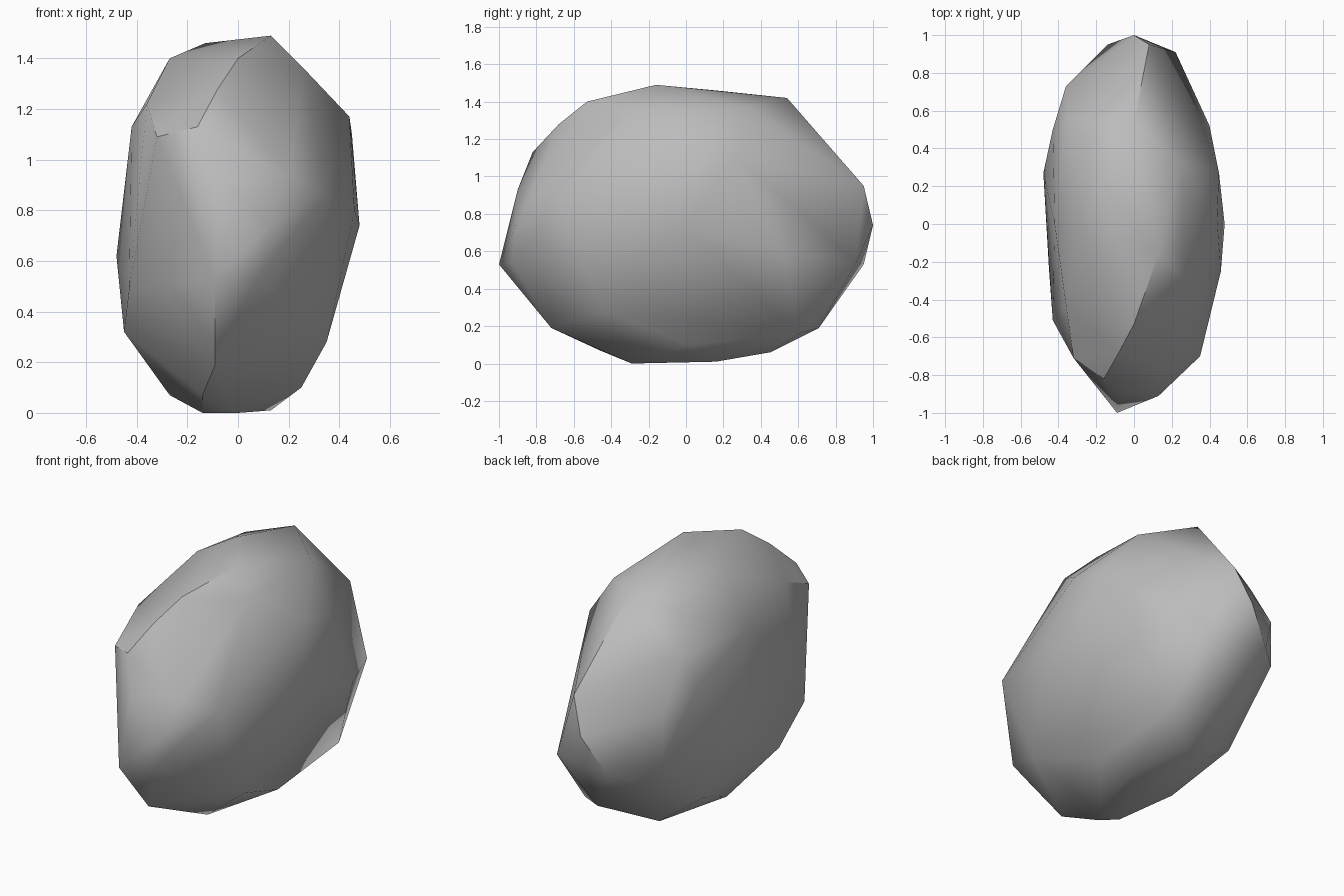
import bpy
import bmesh
import math
from mathutils import Vector

# Remove only the default cube
default_cube = bpy.data.objects.get("Cube")
if default_cube:
    bpy.data.objects.remove(default_cube, do_unlink=True)


def make_material(name, colour):
    """Plain flat material with matching viewport and shader colour."""
    material = bpy.data.materials.new(name)
    material.use_nodes = True
    material.diffuse_color = colour
    shader = next(n for n in material.node_tree.nodes if n.type == 'BSDF_PRINCIPLED')
    shader.inputs["Base Color"].default_value = colour
    shader.inputs["Roughness"].default_value = 0.9
    return material


def build_boulder(name, regions, material, crease_angle):
    """Wrap the corner points of every region in one convex, chipped stone."""
    mesh = bpy.data.meshes.new(name)
    bm = bmesh.new()
    for corners in regions.values():
        for corner in corners:
            bm.verts.new(Vector(corner) / 100)
    hull = bmesh.ops.convex_hull(bm, input=bm.verts[:], use_existing_faces=False)
    # Drop any corner that fell inside the stone
    spare = {item for key in ("geom_interior", "geom_unused") for item in hull[key]
             if isinstance(item, bmesh.types.BMVert)}
    bmesh.ops.delete(bm, geom=list(spare), context='VERTS')
    bmesh.ops.recalc_face_normals(bm, faces=bm.faces[:])
    bm.to_mesh(mesh)
    bm.free()

    boulder = bpy.data.objects.new(name, mesh)
    bpy.context.collection.objects.link(boulder)
    mesh.materials.append(material)

    # Soft shading with the strongest chipped ridges kept crisp
    bpy.ops.object.select_all(action='DESELECT')
    boulder.select_set(True)
    bpy.context.view_layer.objects.active = boulder
    bpy.ops.object.shade_smooth_by_angle(angle=math.radians(crease_angle))
    return boulder


# Stone corners by region, in hundredths of a unit
regions = {
    "crown": [(13, -16, 149), (0, 54, 142), (-13, 16, 146), (-27, 0, 140),
              (25, 33, 137), (26, -28, 136), (0, -53, 140)],
    "front_slope": [(-8, -68, 128), (-16, -82, 113), (-32, -71, 109),
                    (-36, -43, 122), (35, -70, 87), (20, -81, 94), (-8, -90, 93)],
    "nose": [(-9, -100, 53), (8, -93, 54), (13, -91, 74), (-9, -72, 19)],
    "left_flank": [(44, 2, 117), (45, 27, 110), (48, 0, 74), (46, -25, 80),
                   (40, 52, 60), (35, -44, 28)],
    "right_flank": [(-42, 0, 113), (-43, 50, 97), (-48, 27, 62),
                    (-43, -51, 49), (-45, -24, 32), (-37, 36, 23)],
    "back": [(0, 100, 74), (8, 95, 95), (22, 91, 54), (-14, 95, 53),
             (-36, 73, 59), (-36, 73, 87)],
    "back_shoulder": [(-26, 44, 135), (-36, 56, 115)],
    "underside": [(9, 71, 19), (25, 60, 16), (-14, 45, 6), (0, 45, 6),
                  (-27, 0, 7), (25, 2, 10), (13, 16, 1), (0, -29, 0),
                  (-14, -29, 0), (-14, -46, 7)],
}

stone_grey = make_material("stone grey", (0.5, 0.5, 0.5, 1.0))
build_boulder("boulder", regions, stone_grey, 37)
